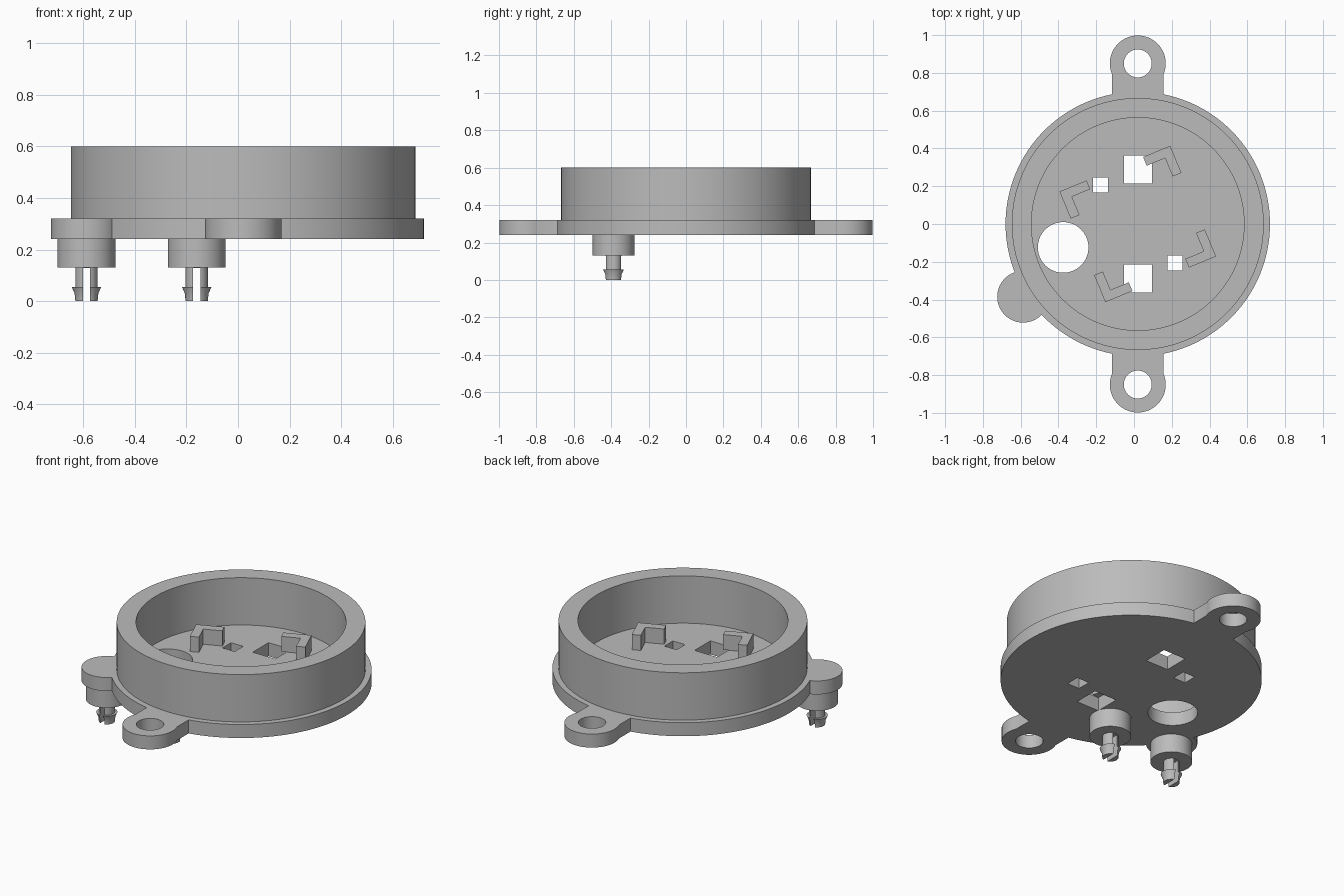
import bpy, bmesh, math
from mathutils import Matrix, Vector

if "Cube" in bpy.data.objects:
    bpy.data.objects.remove(bpy.data.objects["Cube"])

CX = 0.02                     # centre of the round housing
BOTTOM, TOP, RIM = 0.24, 0.32, 0.60

grey = bpy.data.materials.new("plain_grey")
grey.use_nodes = True
colour = (0.5, 0.5, 0.5, 1)
grey.diffuse_color = colour
grey.node_tree.nodes["Principled BSDF"].inputs["Base Color"].default_value = colour


def finish(name, bm):
    bmesh.ops.recalc_face_normals(bm, faces=bm.faces)
    mesh = bpy.data.meshes.new(name)
    bm.to_mesh(mesh)
    bm.free()
    mesh.materials.append(grey)
    ob = bpy.data.objects.new(name, mesh)
    bpy.context.collection.objects.link(ob)
    return ob


def prism(name, points, z0, z1):
    """Extrude a flat outline from z0 up to z1."""
    bm = bmesh.new()
    face = bm.faces.new([bm.verts.new((x, y, z0)) for x, y in points])
    res = bmesh.ops.extrude_face_region(bm, geom=[face])
    up = [v for v in res["geom"] if isinstance(v, bmesh.types.BMVert)]
    bmesh.ops.translate(bm, verts=up, vec=(0, 0, z1 - z0))
    return finish(name, bm)


def disc(name, x, y, r, z0, z1, n=64):
    angles = [math.tau * i / n for i in range(n)]
    return prism(name, [(x + r * math.cos(a), y + r * math.sin(a)) for a in angles], z0, z1)


def block(name, x, y, hx, hy, z0, z1):
    return prism(name, [(x - hx, y - hy), (x + hx, y - hy), (x + hx, y + hy), (x - hx, y + hy)], z0, z1)


def lathe(name, x, y, profile, closed=False, n=48):
    """Spin a radius/height profile around a vertical axis."""
    bm = bmesh.new()
    rings = [[bm.verts.new((x + r * math.cos(math.tau * i / n), y + r * math.sin(math.tau * i / n), z))
              for i in range(n)] for r, z in profile]
    pairs = list(zip(rings, rings[1:]))
    if closed:
        pairs.append((rings[-1], rings[0]))
    else:
        bm.faces.new(rings[0])
        bm.faces.new(rings[-1])
    for a, b in pairs:
        for i in range(n):
            j = (i + 1) % n
            bm.faces.new((a[i], a[j], b[j], b[i]))
    return finish(name, bm)


def combine(ob, other, operation):
    """Apply a boolean and discard the helper."""
    other.hide_render = True
    mod = ob.modifiers.new("join", "BOOLEAN")
    mod.operation, mod.object, mod.solver = operation, other, "EXACT"
    bpy.context.view_layer.objects.active = ob
    bpy.ops.object.modifier_apply(modifier=mod.name)
    bpy.data.objects.remove(other)


def smooth(ob):
    bpy.ops.object.select_all(action="DESELECT")
    ob.select_set(True)
    bpy.context.view_layer.objects.active = ob
    bpy.ops.object.shade_smooth_by_angle(angle=math.radians(30))


# Base plate with two screw ears and a side lobe
plate = disc("base_plate", CX, 0, 0.70, BOTTOM, TOP, 128)
for s in (1, -1):
    combine(plate, block("neck", CX, s * 0.72, 0.137, 0.12, BOTTOM, TOP), "UNION")
    combine(plate, disc("ear", CX, s * 0.85, 0.148, BOTTOM, TOP), "UNION")
combine(plate, disc("lobe", -0.587, -0.385, 0.137, BOTTOM, TOP), "UNION")

# Screw holes, cable hole and square slots through the plate
for s in (1, -1):
    combine(plate, disc("screw_hole", CX, s * 0.85, 0.074, 0.1, 0.5), "DIFFERENCE")
    combine(plate, block("large_slot", CX, s * 0.288, 0.074, 0.074, 0.1, 0.5), "DIFFERENCE")
    combine(plate, block("small_slot", CX - s * 0.198, s * 0.206, 0.04, 0.04, 0.1, 0.5), "DIFFERENCE")
combine(plate, disc("cable_hole", -0.375, -0.124, 0.134, 0.1, 0.5), "DIFFERENCE")
smooth(plate)

# Round wall
smooth(lathe("ring_wall", CX, 0, [(0.563, TOP), (0.667, TOP), (0.667, RIM), (0.563, RIM)], True, 128))

# Four corner brackets arranged on a turned square
C, ARM, W = 0.317, 0.155, 0.05
corner = [(C, C), (C - ARM, C), (C - ARM, C - W), (C - W, C - W), (C - W, C - ARM), (C, C - ARM)]
for k in range(4):
    turn = Matrix.Rotation(math.radians(22.5 + 90 * k), 2)
    pts = [turn @ Vector(p) for p in corner]
    prism(f"corner_bracket_{k + 1}", [(p.x + CX, p.y) for p in pts], TOP, TOP + 0.09)

# Snap pegs under the plate: a thick collar and a split barbed stem
for label, x in (("outer", -0.587), ("inner", -0.16)):
    y = -0.388
    smooth(disc(label + "_peg_collar", x, y, 0.112, 0.13, BOTTOM))
    stem = lathe(label + "_peg_stem", x, y,
                 [(0.043, 0), (0.046, 0.03), (0.057, 0.055), (0.043, 0.055), (0.043, 0.13)])
    combine(stem, block("split", x, y, 0.014, 0.1, -0.1, 0.129), "DIFFERENCE")
    smooth(stem)
